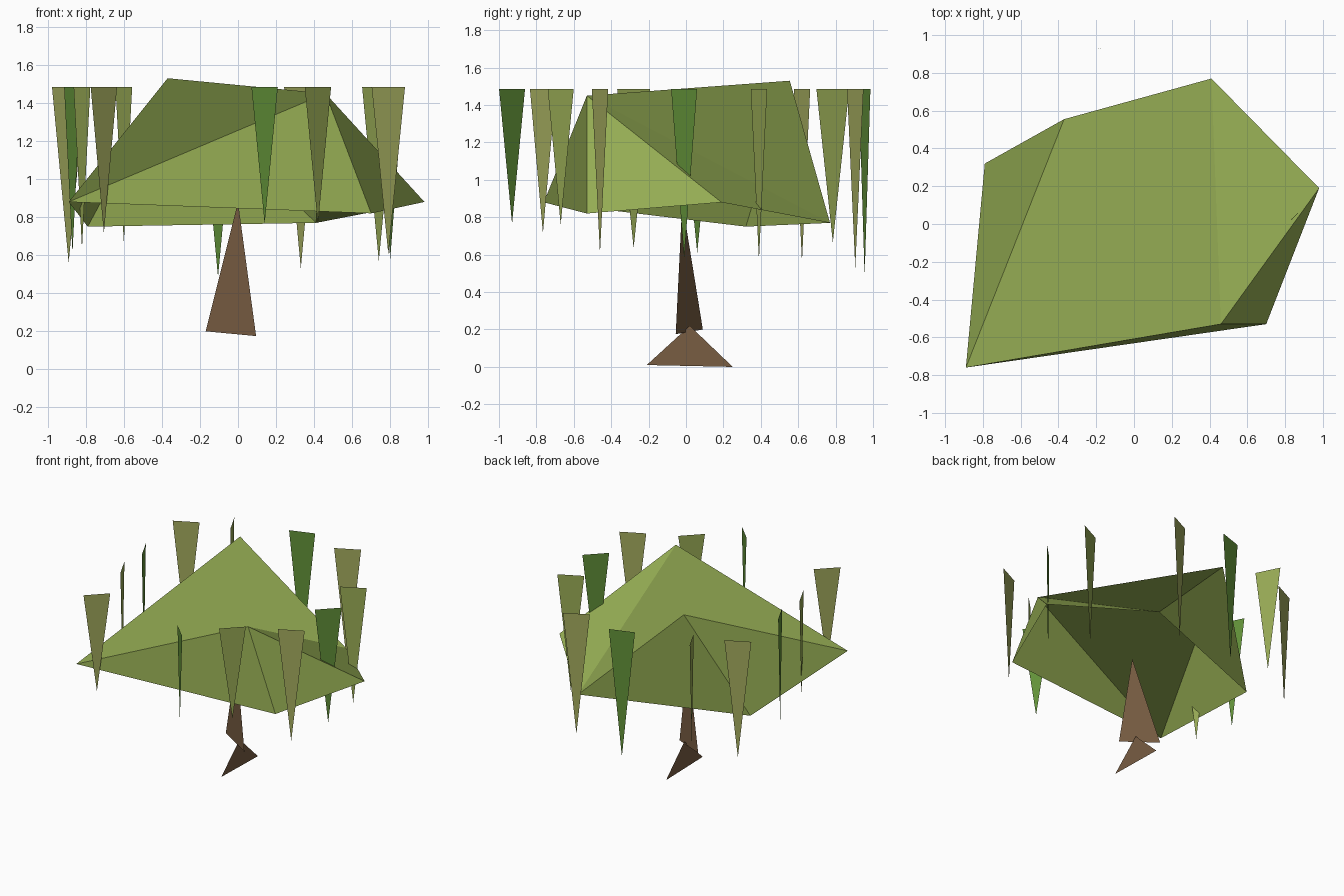
import bpy
from mathutils import Vector

if "Cube" in bpy.data.objects:
    bpy.data.objects.remove(bpy.data.objects["Cube"])


def material(name, rgb):
    mat = bpy.data.materials.new(name)
    mat.diffuse_color = (*rgb, 1)
    mat.use_nodes = True
    mat.node_tree.nodes["Principled BSDF"].inputs["Base Color"].default_value = mat.diffuse_color
    return mat


def mesh_object(name, verts, faces, mat):
    mesh = bpy.data.meshes.new(name)
    mesh.from_pydata(verts, [], faces)
    mesh.materials.append(mat)
    mesh.update()
    obj = bpy.data.objects.new(name, mesh)
    bpy.context.collection.objects.link(obj)
    return obj


bark = material("bark", (0.19, 0.11, 0.055))
canopy_green = material("canopy_green", (0.31, 0.43, 0.09))
frond_mats = [material("frond_green", (0.12, 0.28, 0.04)),
              material("frond_olive", (0.31, 0.40, 0.09)),
              material("frond_yellow", (0.36, 0.40, 0.11))]

# Trunk: a tapering flat blade and a crossing root flare
mesh_object("trunk", [(-0.17, 0.09, 0.2), (0.095, -0.055, 0.175), (0, -0.02, 0.88)],
            [(0, 1, 2)], bark)
mesh_object("root_flare", [(0, -0.21, 0.01), (0, 0.25, 0), (0, 0.02, 0.22)],
            [(0, 1, 2)], bark)

# Canopy: faceted shell, open underneath; five rim points and a two-point ridge
rim = [(-0.89, -0.76, 0.88), (0.70, -0.53, 0.82), (0.98, 0.19, 0.88),
       (0.41, 0.77, 0.77), (-0.79, 0.32, 0.75)]
ridge = [(0.46, -0.53, 1.45), (-0.37, 0.555, 1.53)]
mesh_object("canopy", rim + ridge,
            [(5, 3, 6, 0), (0, 1, 5), (1, 2, 5), (2, 3, 5), (3, 4, 6), (4, 0, 6)],
            canopy_green)

# Hanging fronds: flat triangles (x, y, tip height, width direction x, y), in ring order
FROND_TOP, FROND_HALF = 1.485, 0.098
fronds = [
    (0.80, -0.01, 0.58, 1, 1), (0.74, 0.39, 0.57, 2, 1), (0.33, 0.905, 0.53, 2, 1),
    (-0.105, 0.955, 0.485, 3, 1), (-0.60, 0.785, 0.665, -1, 2), (-0.89, 0.62, 0.56, 2, 1),
    (-0.87, 0.06, 0.61, -1, 2), (-0.82, -0.28, 0.635, -1, 2), (-0.705, -0.765, 0.715, 1, 1),
    (0.14, -0.93, 0.765, -1, 1), (0.42, -0.67, 0.76, 1, 1), (0.79, -0.46, 0.605, 2, 1),
]
for i, (x, y, tip, dx, dy) in enumerate(fronds):
    side = Vector((dx, dy, 0)).normalized() * FROND_HALF
    top = Vector((x, y, FROND_TOP))
    verts = [top - side, (x, y, tip), top + side]
    # wind each frond so that it faces away from the trunk
    if Vector((side.y, -side.x)).dot(Vector((x, y))) < 0:
        verts.reverse()
    mesh_object(f"frond_{i + 1}", verts, [(0, 1, 2)], frond_mats[i % 3])
